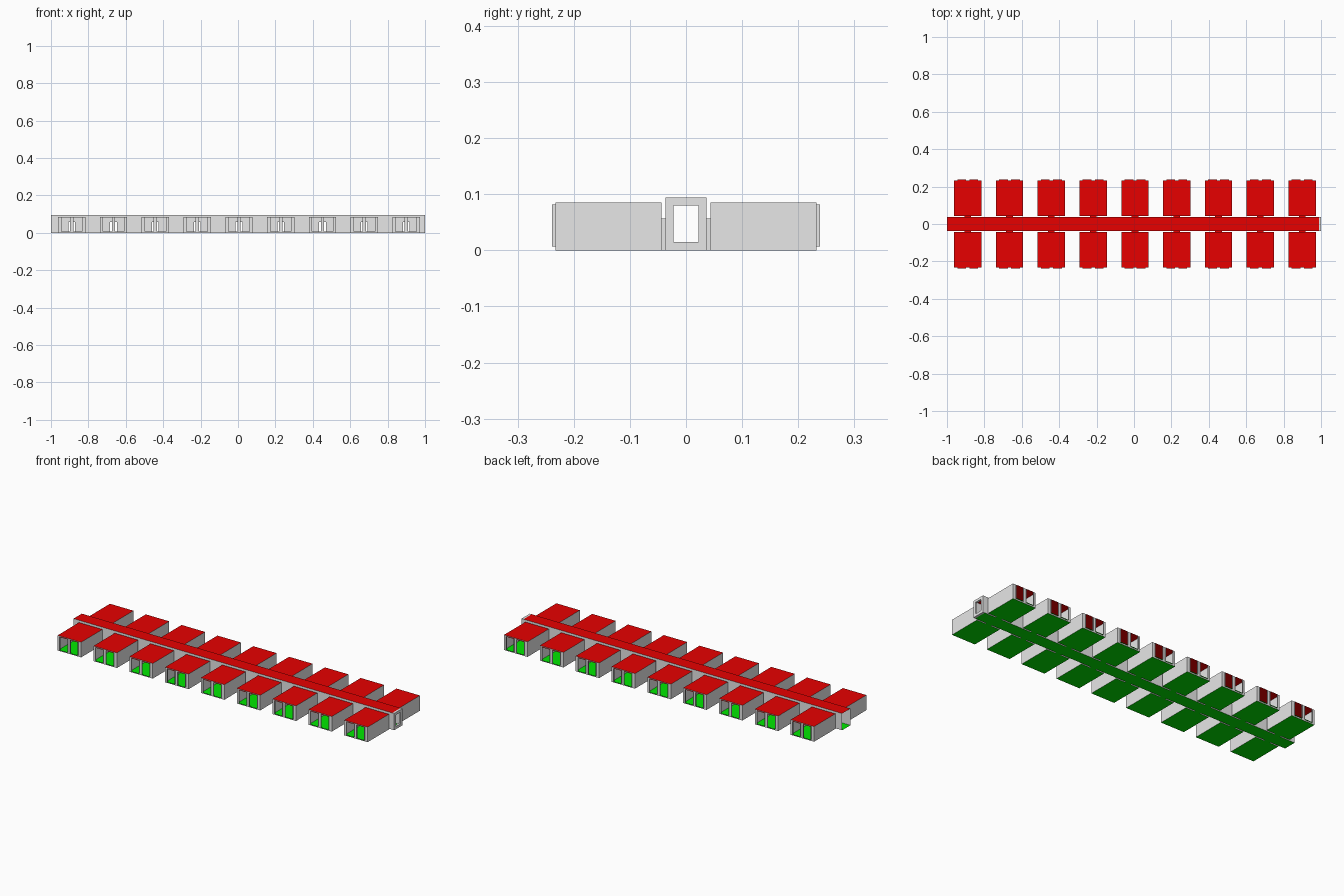
import bpy, bmesh, math

if "Cube" in bpy.data.objects:
    bpy.data.objects.remove(bpy.data.objects["Cube"])

def material(name, rgb):
    m = bpy.data.materials.new(name)
    m.diffuse_color = (*rgb, 1)
    m.use_nodes = True
    m.node_tree.nodes["Principled BSDF"].inputs["Base Color"].default_value = m.diffuse_color
    return m

MATS = [material("wall_grey", (0.8, 0.8, 0.8)),
        material("roof_red", (0.8, 0, 0)),
        material("floor_green", (0, 0.8, 0))]
GREY, RED, GREEN = 0, 1, 2

def sheet(bm, axis, at, us, vs, mat, holes=(), flip=False):
    """Flat panel across an axis, cut along us / vs, leaving out hole rectangles."""
    for u0, u1 in zip(us, us[1:]):
        for v0, v1 in zip(vs, vs[1:]):
            cu, cv = (u0 + u1) / 2, (v0 + v1) / 2
            if any(a < cu < b and c < cv < d for a, b, c, d in holes):
                continue
            pts = []
            for u, v in ((u0, v0), (u1, v0), (u1, v1), (u0, v1)):
                p = [u, v]
                p.insert(axis, at)
                pts.append(bm.verts.new(p))
            if flip != (axis == 1):
                pts.reverse()
            bm.faces.new(pts).material_index = mat

def box(bm, x, y, z):
    for axis, (r, a, b) in enumerate(((x, y, z), (y, x, z), (z, x, y))):
        sheet(bm, axis, r[0], a, b, GREY, flip=True)
        sheet(bm, axis, r[1], a, b, GREY)

def tube(bm, x, y, z):
    """Open-ended passage along y: grey sides, red top, green bottom."""
    sheet(bm, 0, x[0], y, z, GREY, flip=True)
    sheet(bm, 0, x[1], y, z, GREY)
    sheet(bm, 2, z[0], x, y, GREEN, flip=True)
    sheet(bm, 2, z[1], x, y, RED)

def finish(bm, name):
    bmesh.ops.remove_doubles(bm, verts=bm.verts[:], dist=1e-5)
    me = bpy.data.meshes.new(name)
    bm.to_mesh(me)
    bm.free()
    for m in MATS:
        me.materials.append(m)
    return me

def place(me, name, x=0, turn=0):
    o = bpy.data.objects.new(name, me)
    o.location.x = x
    o.rotation_euler.z = turn
    bpy.context.collection.objects.link(o)

CENTRES = [0.005 + 0.2235 * i for i in range(-4, 5)]
HALL, HALL_H, END = 0.0365, 0.0945, 0.988
IN, OUT, HW, ROOM_H = 0.0433, 0.233, 0.073, 0.0855
DOOR, DOOR_H = 0.018, 0.057
WIN = [(-0.056, -0.009), (0.009, 0.056)]
WZ0, WZ1, TIP = 0.007, 0.082, 0.239

# Central corridor with doorways to every room
bm = bmesh.new()
cuts = [-1] + [c + s * DOOR for c in CENTRES for s in (-1, 1)] + [END]
doors = [(c - DOOR, c + DOOR, 0, DOOR_H) for c in CENTRES]
for s in (-1, 1):
    sheet(bm, 1, s * HALL, cuts, (0, DOOR_H, HALL_H), GREY, doors, flip=s < 0)
sheet(bm, 2, HALL_H, (-1, END), (-HALL, HALL), RED)
sheet(bm, 2, 0, (-1, END), (-HALL, HALL), GREEN, flip=True)
place(finish(bm, "corridor"), "corridor")

# Door frame closing the right end of the corridor
bm = bmesh.new()
for s in (-1, 1):
    box(bm, (END, 1), sorted((s * 0.022, s * HALL)), (0, HALL_H))
box(bm, (END, 1), (-0.022, 0.022), (0, 0.015))
box(bm, (END, 1), (-0.022, 0.022), (0.08, HALL_H))
place(finish(bm, "end_door_frame"), "end_door_frame")

# Room shell, facing +y
bm = bmesh.new()
for s in (-1, 1):
    sheet(bm, 0, s * HW, (IN, OUT), (0, ROOM_H), GREY, flip=s < 0)
sheet(bm, 1, IN, (-HW, -DOOR, DOOR, HW), (0, DOOR_H, ROOM_H), GREY,
      [(-DOOR, DOOR, 0, DOOR_H)], flip=True)
sheet(bm, 1, OUT, [-HW, *WIN[0], *WIN[1], HW], (0, WZ0, WZ1, ROOM_H), GREY,
      [(*w, WZ0, WZ1) for w in WIN])
sheet(bm, 2, ROOM_H, (-HW, HW), (IN, OUT), RED)
sheet(bm, 2, 0, (-HW, HW), (IN, OUT), GREEN, flip=True)
# Short passage joining room and corridor
tube(bm, (-DOOR, DOOR), (HALL, IN), (0, DOOR_H))
room = finish(bm, "room")

# Pair of open projecting window bays
bm = bmesh.new()
for w in WIN:
    tube(bm, w, (OUT, TIP), (WZ0, WZ1))
bays = finish(bm, "window_bays")

# Nine rooms along each side
for i, c in enumerate(CENTRES):
    for side, turn in (("back", 0), ("front", math.pi)):
        place(room, f"{side}_room_{i + 1}", c, turn)
        place(bays, f"{side}_window_bays_{i + 1}", c, turn)
